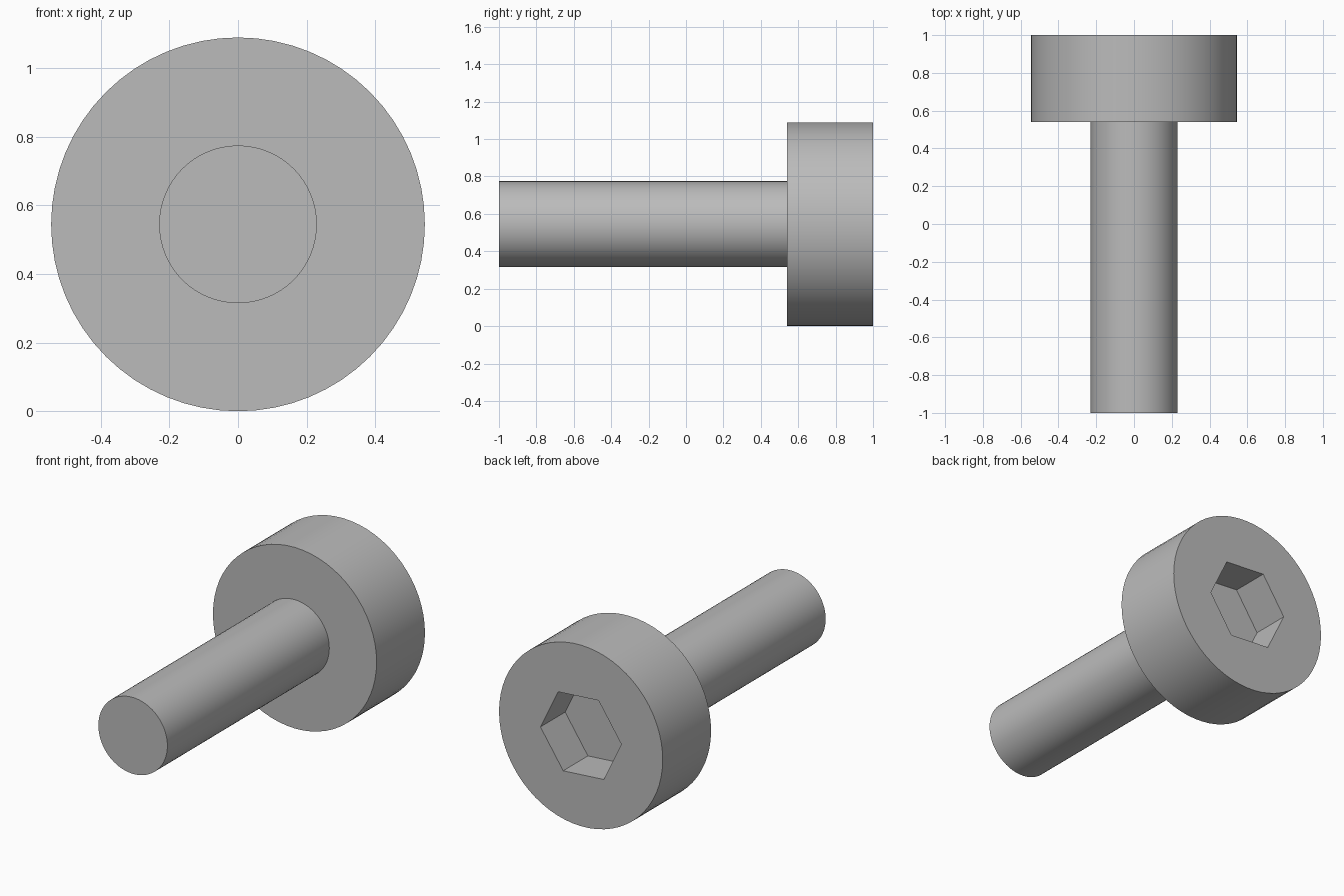
import bpy
import bmesh
import math

cube = bpy.data.objects.get("Cube")
if cube:
    bpy.data.objects.remove(cube, do_unlink=True)

SIDES = 64
HEAD_R, SHANK_R, SOCKET_R = 0.545, 0.23, 0.27
TIP_Y, SHOULDER_Y, TOP_Y = -1.0, 0.54, 1.0
SOCKET_DEPTH = 0.235
SOCKET_TURN = math.radians(-4.2)
AXIS_Z = HEAD_R

steel = bpy.data.materials.new("grey_steel")
steel.use_nodes = True
colour = (0.5, 0.5, 0.5, 1.0)
steel.diffuse_color = colour
steel.node_tree.nodes["Principled BSDF"].inputs["Base Color"].default_value = colour


def ring(bm, radius, y, sides=SIDES, turn=0.0):
    """Closed loop of edges around the screw axis."""
    verts = []
    for i in range(sides):
        a = turn + math.tau * i / sides
        verts.append(bm.verts.new((radius * math.cos(a), y, AXIS_Z + radius * math.sin(a))))
    edges = [bm.edges.new((verts[i - 1], verts[i])) for i in range(sides)]
    return verts, edges


def bridge(bm, a, b):
    bmesh.ops.bridge_loops(bm, edges=a[1] + b[1])


def finish(bm, name):
    bmesh.ops.recalc_face_normals(bm, faces=bm.faces[:])
    mesh = bpy.data.meshes.new(name)
    bm.to_mesh(mesh)
    bm.free()
    mesh.materials.append(steel)
    obj = bpy.data.objects.new(name, mesh)
    bpy.context.collection.objects.link(obj)
    bpy.ops.object.select_all(action="DESELECT")
    obj.select_set(True)
    bpy.context.view_layer.objects.active = obj
    bpy.ops.object.shade_smooth_by_angle(angle=math.radians(30))
    return obj


# Shank: plain rod, closed at the tip and open where it meets the head
bm = bmesh.new()
tip = ring(bm, SHANK_R, TIP_Y)
root = ring(bm, SHANK_R, SHOULDER_Y)
bridge(bm, tip, root)
bm.faces.new(tip[0])
finish(bm, "shank")

# Head: shoulder ring, outer wall, top face and hexagonal socket
bm = bmesh.new()
inner = ring(bm, SHANK_R, SHOULDER_Y)
lower = ring(bm, HEAD_R, SHOULDER_Y)
upper = ring(bm, HEAD_R, TOP_Y)
mouth = ring(bm, SOCKET_R, TOP_Y, 6, SOCKET_TURN)
floor = ring(bm, SOCKET_R, TOP_Y - SOCKET_DEPTH, 6, SOCKET_TURN)
bridge(bm, inner, lower)
bridge(bm, lower, upper)
bmesh.ops.triangle_fill(bm, edges=upper[1] + mouth[1], use_beauty=True, normal=(0, 1, 0))
bridge(bm, mouth, floor)
bm.faces.new(floor[0])
# The open shoulder hole is closed briefly so the normals resolve outward
plug = bm.faces.new(inner[0])
bmesh.ops.recalc_face_normals(bm, faces=bm.faces[:])
bmesh.ops.delete(bm, geom=[plug], context="FACES_ONLY")
finish(bm, "head")
